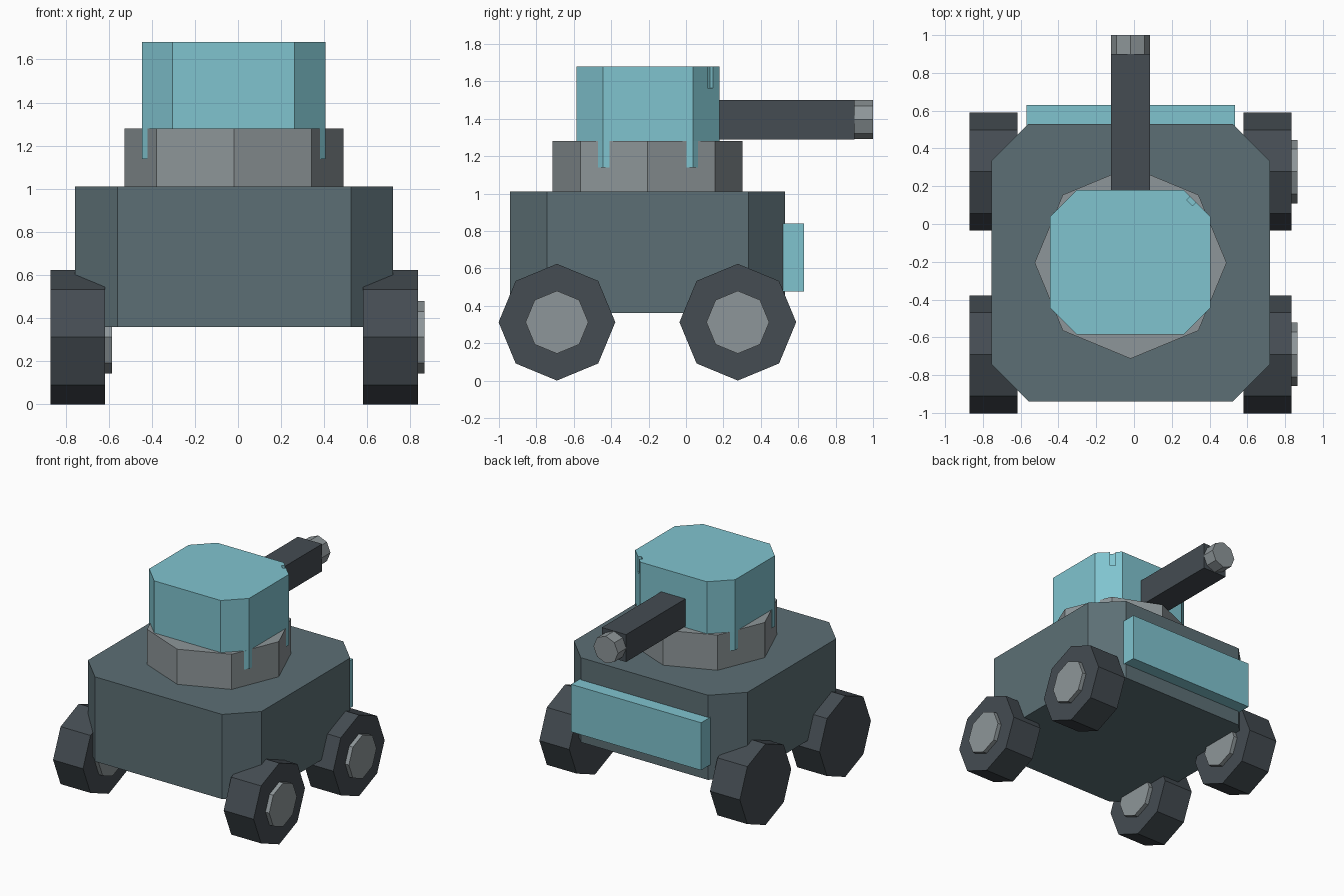
import bpy
import bmesh
from math import cos, sin, pi
from mathutils import Matrix, Vector

cube = bpy.data.objects.get("Cube")
if cube:
    bpy.data.objects.remove(cube, do_unlink=True)

CX, CY = -0.018, -0.205  # centre of hull and turret


def material(name, rgb):
    m = bpy.data.materials.new(name)
    m.use_nodes = True
    m.diffuse_color = (*rgb, 1)
    for node in m.node_tree.nodes:
        if node.type == 'BSDF_PRINCIPLED':
            node.inputs["Base Color"].default_value = (*rgb, 1)
            node.inputs["Roughness"].default_value = 0.8
    return m


slate = material("slate", (0.107, 0.159, 0.178))
teal = material("teal", (0.216, 0.552, 0.624))
grey = material("grey", (0.27, 0.305, 0.319))
charcoal = material("charcoal", (0.058, 0.072, 0.084))


def prism(name, outline, low, high, mat, axis='Z'):
    """Extrude a closed 2D outline along one axis."""
    place = {'Z': lambda a, b, h: (a, b, h),
             'X': lambda a, b, h: (h, a, b),
             'Y': lambda a, b, h: (a, h, b)}[axis]
    bm = bmesh.new()
    face = bm.faces.new([bm.verts.new(place(a, b, low)) for a, b in outline])
    top = bmesh.ops.extrude_face_region(bm, geom=[face])["geom"]
    shift = Vector(place(0, 0, high - low))
    bmesh.ops.translate(bm, vec=shift, verts=[v for v in top if isinstance(v, bmesh.types.BMVert)])
    bmesh.ops.recalc_face_normals(bm, faces=bm.faces)
    mesh = bpy.data.meshes.new(name)
    bm.to_mesh(mesh)
    bm.free()
    mesh.materials.append(mat)
    obj = bpy.data.objects.new(name, mesh)
    bpy.context.collection.objects.link(obj)
    return obj


def octagon(a, b, radius):
    return [(a + radius * cos(i * pi / 4), b + radius * sin(i * pi / 4)) for i in range(8)]


def rectangle(a0, a1, b0, b1):
    return [(a0, b0), (a1, b0), (a1, b1), (a0, b1)]


def cut_rectangle(a0, a1, b0, b1, c):
    return [(a0 + c, b0), (a1 - c, b0), (a1, b0 + c), (a1, b1 - c),
            (a1 - c, b1), (a0 + c, b1), (a0, b1 - c), (a0, b0 + c)]


# Hull and rear plate
prism("hull", cut_rectangle(-0.755, 0.72, -0.94, 0.53, 0.197), 0.36, 1.01, slate)
prism("rear_plate", rectangle(-0.57, 0.535, 0.518, 0.63), 0.475, 0.84, teal)

# Turret ring and turret
prism("turret_ring", octagon(CX, CY, 0.508), 1.0, 1.28, grey)
turret = prism("turret", cut_rectangle(-0.445, 0.405, -0.585, 0.18, 0.142), 1.28, 1.68, teal)

# Small notch in the rear corner of the turret
notch = prism("notch_cutter", rectangle(-0.021, 0.021, -0.025, 0.025), 1.565, 1.75, teal)
notch.matrix_world = Matrix.Translation((0.313, 0.13, 0)) @ Matrix.Rotation(-pi / 4, 4, 'Z')
notch.hide_render = True
notch.hide_set(True)
cut = turret.modifiers.new("notch", 'BOOLEAN')
cut.operation = 'DIFFERENCE'
cut.solver = 'EXACT'
cut.object = notch

# Clips hanging from the turret's side corners
for side, x in (("right", -0.445), ("left", 0.405)):
    sx = 1 if x > 0 else -1
    for end, y, sy in (("front", -0.443, -1), ("rear", 0.038, 1)):
        outline = [(x, y), (x - sx * 0.025, y + sy * 0.027),
                   (x - sx * 0.03, y), (x - sx * 0.022, y - sy * 0.034), (x, y - sy * 0.034)]
        prism(f"clip_{end}_{side}", outline, 1.138, 1.28, teal)

# Gun barrel and muzzle
prism("barrel", rectangle(CX - 0.103, CX + 0.103, 1.29, 1.5), 0.1, 0.9, charcoal, 'Y')
prism("muzzle", octagon(CX, 1.395, 0.104), 0.9, 1.0, grey, 'Y')

# Wheels, each with its hub on the same side
for side, x in (("right", -0.87), ("left", 0.58)):
    for end, y in (("front", -0.69), ("rear", 0.277)):
        prism(f"wheel_{end}_{side}", octagon(y, 0.312, 0.312), x, x + 0.254, charcoal, 'X')
        prism(f"hub_{end}_{side}", octagon(y, 0.312, 0.168), x + 0.24, x + 0.286, grey, 'X')
